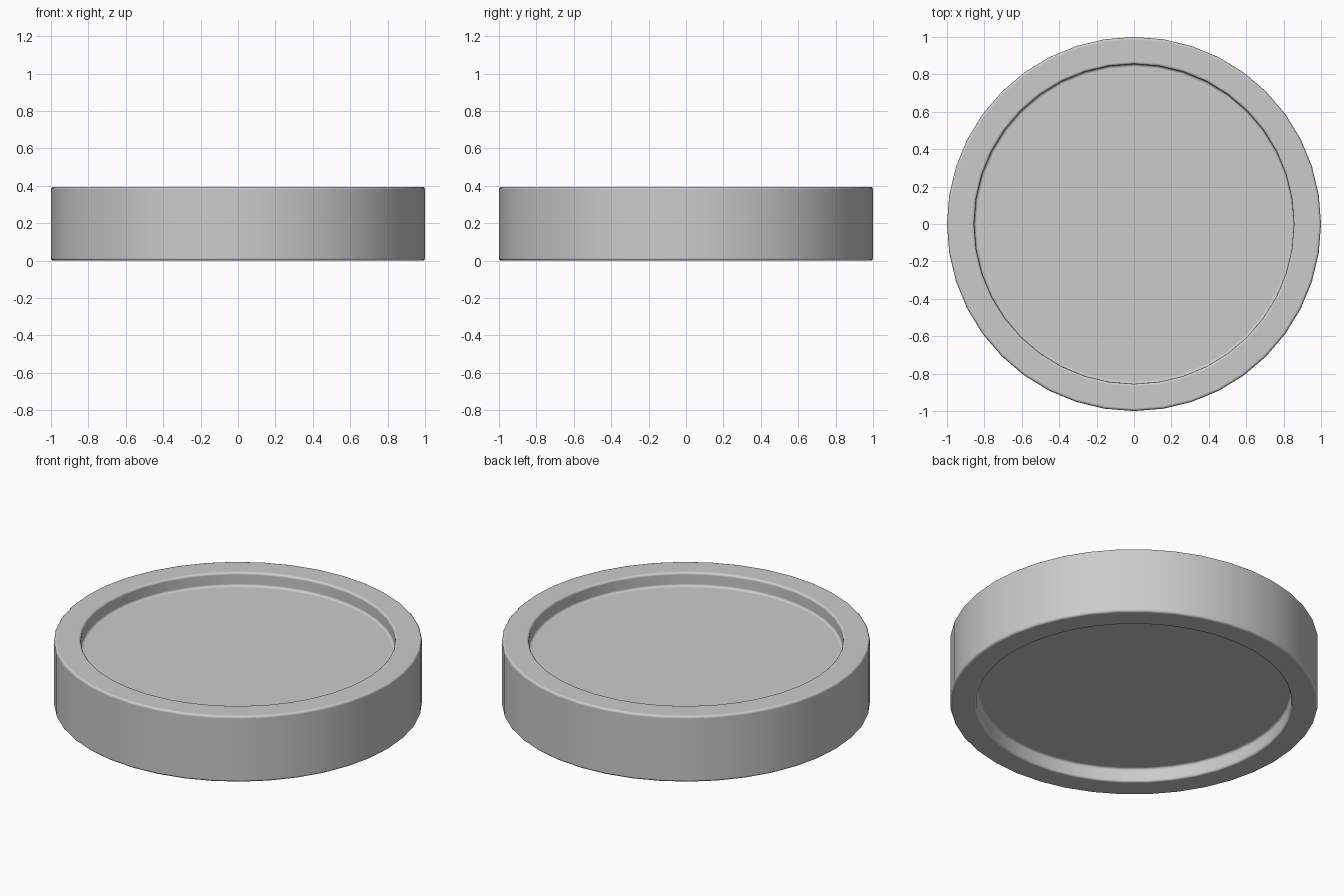
import bpy, bmesh
from math import sin, cos, tau

if "Cube" in bpy.data.objects:
    bpy.data.objects.remove(bpy.data.objects["Cube"])

SEGMENTS = 40
HEIGHT = 0.395
DEPTH = 0.083      # recess depth on both faces
R_OUT, R_IN = 1.0, 0.855

# Half profile: lower recess, rim, outer wall, rim, upper recess
profile = [
    (R_IN, DEPTH), (R_IN, 0), (R_OUT, 0),
    (R_OUT, HEIGHT), (R_IN, HEIGHT), (R_IN, HEIGHT - DEPTH),
]

# Spin the profile into rings and close both recess floors
bm = bmesh.new()
rings = [[bm.verts.new((r * cos(tau * i / SEGMENTS), r * sin(tau * i / SEGMENTS), z))
          for i in range(SEGMENTS)] for r, z in profile]
for a, b in zip(rings, rings[1:]):
    for i in range(SEGMENTS):
        j = (i + 1) % SEGMENTS
        bm.faces.new((a[i], a[j], b[j], b[i]))
bm.faces.new(rings[0])
bm.faces.new(rings[-1])
bmesh.ops.recalc_face_normals(bm, faces=bm.faces)

mesh = bpy.data.meshes.new("recessed_disc")
bm.to_mesh(mesh)
bm.free()
disc = bpy.data.objects.new("recessed_disc", mesh)
bpy.context.collection.objects.link(disc)

# Smooth shading with softly rounded rim and recess edges
bpy.context.view_layer.objects.active = disc
disc.select_set(True)
bpy.ops.object.shade_smooth()
bevel = disc.modifiers.new("rounded_edges", 'BEVEL')
bevel.width = 0.014
bevel.segments = 3
bevel.limit_method = 'ANGLE'
bevel.harden_normals = True
